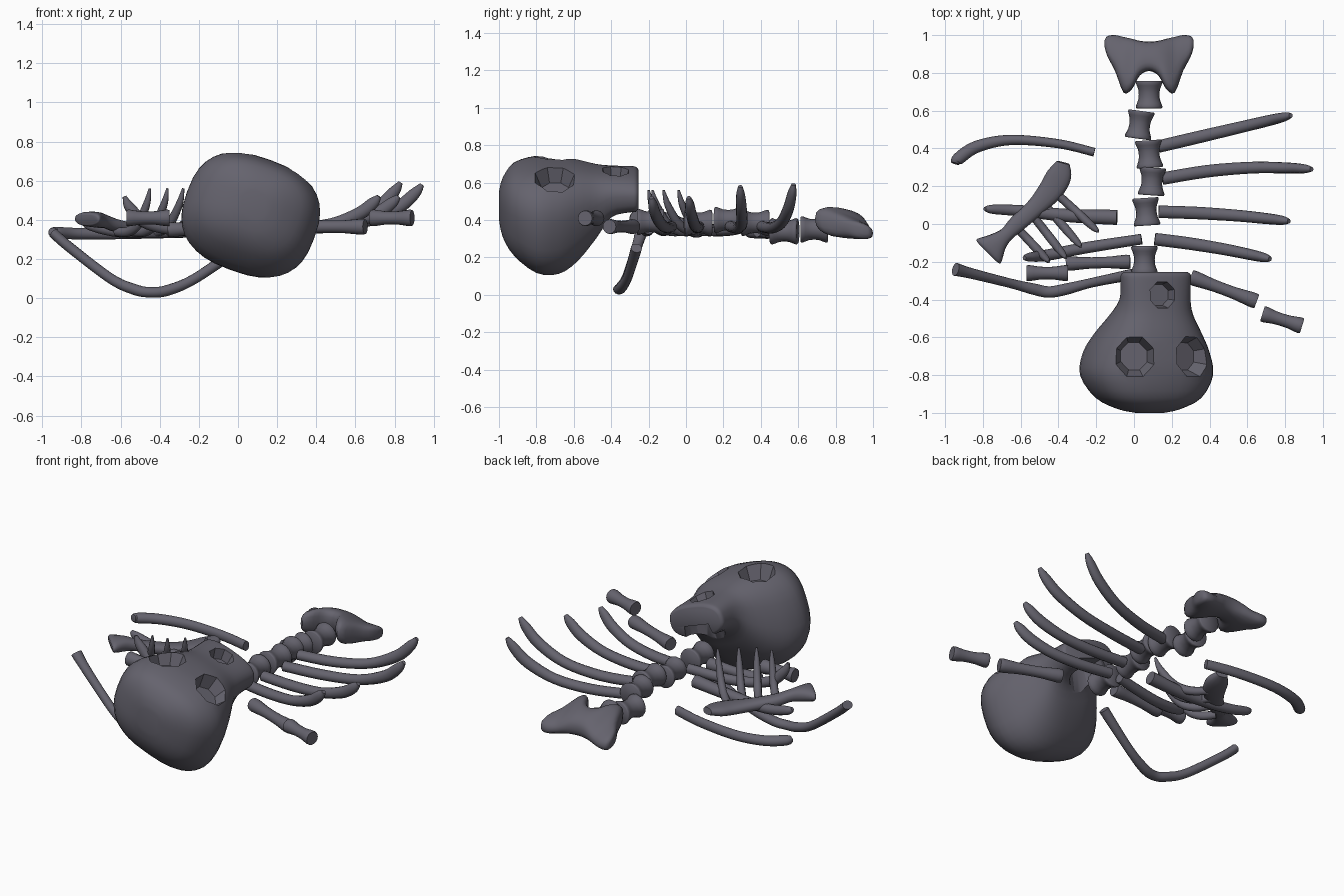
import bpy, bmesh, math
from mathutils import Vector, Matrix

if "Cube" in bpy.data.objects:
    bpy.data.objects.remove(bpy.data.objects["Cube"])

mat = bpy.data.materials.new("dark_bone")
mat.diffuse_color = (0.13, 0.125, 0.155, 1)
mat.use_nodes = True
mat.node_tree.nodes["Principled BSDF"].inputs["Base Color"].default_value = mat.diffuse_color


def finish(ob, angle=45):
    bpy.ops.object.select_all(action='DESELECT')
    ob.select_set(True)
    bpy.context.view_layer.objects.active = ob
    bpy.ops.object.shade_smooth_by_angle(angle=math.radians(angle))


def loft(name, rings):
    bm = bmesh.new()
    loops = [[bm.verts.new(p) for p in r] for r in rings]
    n = len(rings[0])
    for a, b in zip(loops, loops[1:]):
        for i in range(n):
            bm.faces.new((a[i], a[(i + 1) % n], b[(i + 1) % n], b[i]))
    bm.faces.new(loops[0][::-1])
    bm.faces.new(loops[-1])
    bmesh.ops.recalc_face_normals(bm, faces=bm.faces)
    me = bpy.data.meshes.new(name)
    bm.to_mesh(me)
    bm.free()
    ob = bpy.data.objects.new(name, me)
    bpy.context.collection.objects.link(ob)
    me.materials.append(mat)
    finish(ob)
    return ob


def spline(rows, steps):
    """Catmull-Rom through rows of numbers."""
    out = []
    for i in range(len(rows) - 1):
        a, b, c, d = (rows[max(0, min(len(rows) - 1, i + k))] for k in (-1, 0, 1, 2))
        for s in range(steps):
            t = s / steps
            out.append([0.5 * (2 * q + (r - p) * t + (2 * p - 5 * q + 4 * r - u) * t * t
                               + (3 * q - p - 3 * r + u) * t ** 3)
                        for p, q, r, u in zip(a, b, c, d)])
    out.append(list(rows[-1]))
    return out


def superellipse(hw, hh, n, e):
    pts = []
    for i in range(n):
        c, s = math.cos(2 * math.pi * i / n), math.sin(2 * math.pi * i / n)
        pts.append((hw * math.copysign(abs(c) ** (2 / e), c), hh * math.copysign(abs(s) ** (2 / e), s)))
    return pts


def bone(name, rows, steps=6, n=14, e=2):
    """rows: x, y, z, half width, half height"""
    rows = spline(rows, steps)
    P = [Vector(r[:3]) for r in rows]
    rings = []
    for i, r in enumerate(rows):
        t = (P[min(i + 1, len(P) - 1)] - P[max(i - 1, 0)]).normalized()
        side = t.cross(Vector((0, 0, 1))).normalized()
        up = side.cross(t)
        rings.append([P[i] + side * u + up * v for u, v in superellipse(r[3], r[4], n, e)])
    return loft(name, rings)


def rod(name, a, b, r, flare=1.12):
    a, b = Vector(a), Vector(b)
    prof = ((0, flare * .93), (.07, flare), (.3, .92), (.5, .87), (.7, .92), (.93, flare), (1, flare * .93))
    return bone(name, [(*a.lerp(b, t), r * k, r * k) for t, k in prof], 2, 16)


# skull: lofted along y, rolled so the face looks up and to +x
C = Vector((.07, 0, .44))
roll = Matrix.Rotation(math.radians(20), 4, 'Y')
sections = [(-1.0, .07, .11, -.03), (-.98, .16, .18, -.12), (-.92, .275, .25, -.21), (-.8, .345, .28, -.30),
            (-.68, .325, .28, -.31), (-.58, .275, .27, -.245), (-.48, .215, .25, -.12), (-.40, .19, .24, -.0),
            (-.31, .19, .235, .03), (-.27, .19, .23, .035), (-.255, .175, .215, .05)]
rings = []
for y, hw, zt, zb in spline(sections, 3):
    rings.append([C + roll @ Vector((u, y, v + (zt + zb) / 2))
                  for u, v in superellipse(hw, (zt - zb) / 2, 36, 2.6)])
skull = loft("skull", rings)


def cut(target, loc, r1, r2, depth, tilt, stretch=1.0, verts=8):
    bpy.ops.mesh.primitive_cone_add(vertices=verts, radius1=r1, radius2=r2, depth=depth)
    c = bpy.context.object
    c.hide_render = True
    c.matrix_world = (Matrix.Translation(C + roll @ Vector(loc)) @ roll @ Matrix.Rotation(tilt, 4, 'Y')
                      @ Matrix.Diagonal((1, stretch, 1, 1)) @ Matrix.Rotation(math.pi / verts, 4, 'Z'))
    m = target.modifiers.new("cut", 'BOOLEAN')
    m.operation = 'DIFFERENCE'
    m.object = c
    m.solver = 'EXACT'
    bpy.context.view_layer.objects.active = target
    bpy.ops.object.modifier_apply(modifier="cut")
    bpy.data.objects.remove(c, do_unlink=True)


# eye sockets, nose opening and palate hollow
for s in (-1, 1):
    cut(skull, (s * .165, -.70, .26), .075, .15, .18, s * .3, 1.05)
cut(skull, (.0, -.375, .24), .06, .09, .14, 0)
cut(skull, (.0, -.30, .03), .13, .10, .16, 0, 1.0, 16)
finish(skull, 40)

# spine
for i, (x, y, z, tw) in enumerate([(.08, .685, .35, .0), (.03, .525, .34, .01), (.08, .37, .385, -.005),
                                   (.095, .225, .40, .005), (.065, .065, .385, -.005), (.055, -.19, .39, .0)]):
    rod(f"vertebra_{i + 1}", (x - tw, y - .073, z), (x + tw, y + .073, z), .063)

# pelvis: lofted across x, mirrored about its middle
half = [(-.235, .935, .975, .35, .39), (-.22, .885, .995, .325, .405), (-.18, .81, 1.0, .315, .415),
        (-.135, .695, .99, .305, .435), (-.09, .715, .98, .31, .455), (-.05, .785, .97, .32, .46)]
full = half + [(0, .81, .965, .325, .46)] + [(-r[0], *r[1:]) for r in half[::-1]]
rings = []
for dx, y0, y1, z0, z1 in spline(full, 3):
    ym, hy = (y0 + y1) / 2, (y1 - y0) / 2
    rings.append([Vector((.08 + dx, ym + u, (z0 + z1) / 2 + v * (1 - .25 * u / .15) - .22 * (ym + u - .84)))
                  for u, v in superellipse(hy, (z1 - z0) / 2, 20, 2.5)])
loft("pelvis", rings)

# right ribs, sweeping up to blade tips
for i, (x0, y0, x1, y1, zt, bow) in enumerate([(.13, .41, .83, .575, .60, .0), (.15, .24, .94, .29, .59, .03),
                                               (.13, .065, .82, .015, .53, .01), (.11, -.08, .72, -.185, .53, .01)]):
    rows = []
    for t, k, w, h in ((0, 0, .033, .03), (.3, -.03, .033, .03), (.6, .09, .031, .03),
                       (.83, .42, .029, .034), (.95, .78, .024, .03), (1, 1, .012, .012)):
        rows.append((x0 + (x1 - x0) * t, y0 + (y1 - y0) * t + bow * math.sin(math.pi * t),
                     .365 + (zt - .375) * k, w, h))
    bone(f"rib_right_{i + 1}", rows, 4)

# left ribs
bone("rib_left_outer", [(-.21, .38, .34, .023, .03), (-.4, .425, .335, .024, .03), (-.65, .445, .33, .027, .03),
                        (-.83, .41, .33, .032, .03), (-.93, .345, .335, .033, .03), (-.945, .32, .34, .02, .02)])
bone("rib_left_middle", [(-.09, .035, .36, .04, .038), (-.35, .045, .34, .035, .033),
                         (-.6, .07, .34, .03, .03), (-.75, .078, .37, .024, .026), (-.79, .08, .39, .01, .012)])
bone("rib_left_inner", [(.04, -.08, .36, .028, .03), (-.25, -.125, .345, .03, .03),
                        (-.46, -.165, .38, .03, .03), (-.55, -.175, .46, .024, .028), (-.58, -.18, .52, .01, .01)])

# loose limb bones
rod("collar_bone_right", (.30, -.28, .365), (.65, -.41, .365), .036)
rod("arm_piece_right", (.68, -.475, .41), (.89, -.54, .41), .038)
rod("collar_bone_left", (-.36, -.21, .35), (-.02, -.20, .36), .034)
rod("arm_piece_left", (-.57, -.26, .41), (-.35, -.26, .41), .038)
bone("sagging_bone", [(-.945, -.24, .335, .035, .026), (-.86, -.262, .26, .028, .026), (-.65, -.315, .10, .025, .026),
                      (-.53, -.345, .045, .03, .028), (-.45, -.36, .03, .03, .027), (-.36, -.345, .04, .03, .028),
                      (-.22, -.31, .10, .025, .026), (0, -.265, .25, .03, .028)])

# breastbone with short upturned ribs
bone("breastbone", [(-.375, .325, .36, .035, .02), (-.395, .26, .35, .065, .03), (-.44, .18, .345, .065, .032),
                    (-.52, .09, .35, .05, .032), (-.62, .0, .37, .045, .032), (-.675, -.055, .39, .038, .033),
                    (-.72, -.095, .40, .055, .04), (-.765, -.14, .405, .088, .036), (-.775, -.15, .405, .08, .02)],
     4, 16, 2.4)
for i, (x0, y0, x1, y1) in enumerate([(-.62, -.02, -.45, -.2), (-.54, .05, -.36, -.18),
                                      (-.48, .11, -.28, -.12), (-.42, .17, -.19, -.04)]):
    rows = [(x0 + (x1 - x0) * t, y0 + (y1 - y0) * t, z, w, w * 1.1) for t, z, w in
            ((0, .34, .022), (.35, .34, .023), (.65, .38, .023), (.9, .48, .018), (1, .56, .006))]
    bone(f"short_rib_{i + 1}", rows, 5, 10)
